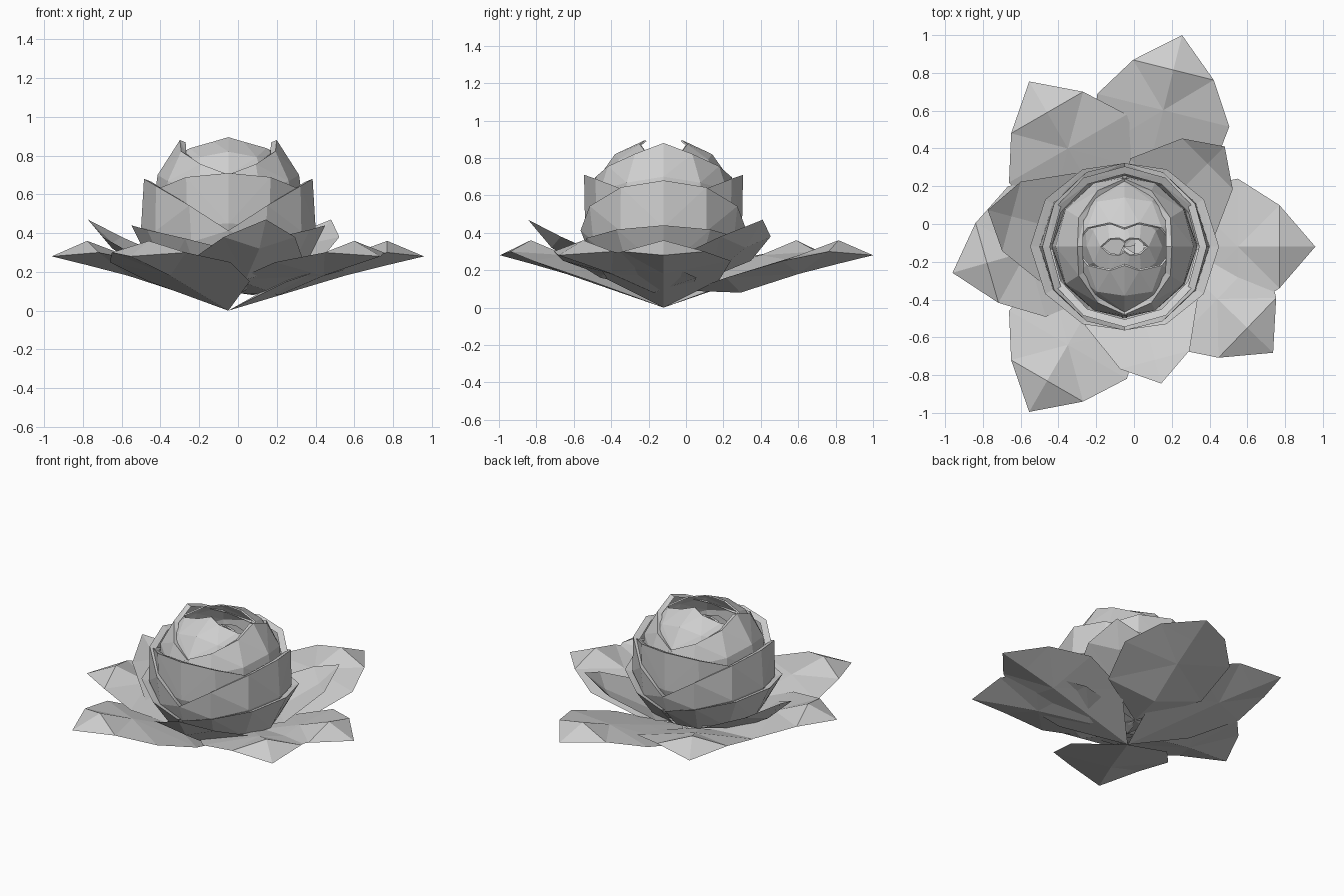
import bpy, bmesh
from math import radians, cos, sin
from mathutils import Vector, Matrix

cube = bpy.data.objects.get("Cube")
if cube:
    bpy.data.objects.remove(cube, do_unlink=True)

grey = bpy.data.materials.new("petal_grey")
grey.use_nodes = True
colour = (0.62, 0.62, 0.62, 1)
grey.diffuse_color = colour
grey.node_tree.nodes["Principled BSDF"].inputs["Base Color"].default_value = colour

HEART = Vector((-0.05, -0.12, 0))


def skin(name, rows, matrix):
    """Join rows of points into a faceted sheet and place it."""
    bm = bmesh.new()
    grid = [[bm.verts.new(p) for p in row] for row in rows]
    for low, high in zip(grid, grid[1:]):
        for i in range(len(low) - 1):
            bm.faces.new((low[i], low[i + 1], high[i + 1], high[i]))
    bmesh.ops.remove_doubles(bm, verts=bm.verts, dist=0.0005)
    bmesh.ops.triangulate(bm, faces=bm.faces)
    bmesh.ops.recalc_face_normals(bm, faces=bm.faces)
    mesh = bpy.data.meshes.new(name)
    bm.to_mesh(mesh)
    bm.free()
    mesh.materials.append(grey)
    obj = bpy.data.objects.new(name, mesh)
    obj.matrix_world = matrix
    bpy.context.collection.objects.link(obj)


def leafy_ring(name, centre, start, sections):
    """Three spread lens-shaped petals; sections are
    (reach, half width, top ridge z, edge z, bottom keel z)."""
    rows = [[(u, -w, e), (u, 0, k), (u, w, e), (u, 0, b), (u, -w, e)]
            for u, w, k, e, b in sections]
    for i in range(3):
        turn = Matrix.Rotation(radians(start + 120 * i), 4, 'Z')
        skin(f"{name}_{i + 1}", rows, Matrix.Translation(centre) @ turn)


def along(profile, f):
    """Point at fraction f of a profile of (radius, z)."""
    x = f * (len(profile) - 1)
    i = min(int(x), len(profile) - 2)
    return Vector(profile[i]).lerp(Vector(profile[i + 1]), x - i)


def cup_pair(name, start, profile, half_angle, drop, power, lip):
    """Two facing cupped petals whose rims fall away from the middle,
    with a lip of the given width turned inward."""
    columns = [-1, -0.7, -0.35, 0, 0.35, 0.7, 1]
    n = len(profile) - 1
    rows = [[] for k in range(n + 2)]
    for t in columns:
        a = radians(half_angle * t)
        reach = 1 - drop * abs(t) ** power
        points = [along(profile, k / n * reach) for k in range(n + 1)]
        points.append(points[-1] - Vector((lip, lip * 0.4)))
        for row, (r, z) in zip(rows, points):
            row.append((r * cos(a), r * sin(a), z))
    for i in range(2):
        turn = Matrix.Rotation(radians(start + 180 * i), 4, 'Z')
        skin(f"{name}_{i + 1}", rows, Matrix.Translation(HEART) @ turn)


# Wide spread petals: humped near the end, keeled below
leafy_ring("lower_petal", HEART, 0,
           [(0, 0, 0, 0, 0), (0.3, 0.3, 0.17, 0.15, 0.09),
            (0.6, 0.36, 0.28, 0.25, 0.18), (0.82, 0.22, 0.36, 0.3, 0.235),
            (1.01, 0, 0.28, 0.28, 0.28)])
leafy_ring("upper_petal", Vector((0.01, 0.02, 0)), 76,
           [(0, 0, 0.09, 0.09, 0.09), (0.28, 0.32, 0.18, 0.16, 0.08),
            (0.6, 0.36, 0.28, 0.25, 0.18), (0.82, 0.22, 0.36, 0.3, 0.235),
            (1.01, 0, 0.28, 0.28, 0.28)])

# Shorter petals with raised tips
leafy_ring("raised_petal", HEART, 45,
           [(0, 0, 0.08, 0.08, 0.08), (0.35, 0.31, 0.2, 0.25, 0.16),
            (0.62, 0.19, 0.35, 0.38, 0.32), (0.75, 0, 0.47, 0.47, 0.47)])

# Cupped petals of the flower head, from outside to inside
cup_pair("outer_cup", 0,
         [(0.08, 0.1), (0.38, 0.2), (0.5, 0.44)], 88, 0.25, 1.6, 0.05)
cup_pair("side_cup", 0,
         [(0.1, 0.12), (0.37, 0.22), (0.45, 0.43), (0.435, 0.68)], 90, 0.36, 1.9, 0.04)
cup_pair("front_cup", 90,
         [(0.1, 0.14), (0.35, 0.24), (0.42, 0.45), (0.425, 0.71)], 88, 0.22, 2, 0.04)
cup_pair("side_bud", 0,
         [(0.3, 0.3), (0.385, 0.55), (0.365, 0.7), (0.25, 0.88)], 92, 0.34, 1.1, 0.03)
cup_pair("front_bud", 90,
         [(0.28, 0.3), (0.35, 0.55), (0.345, 0.7), (0.26, 0.82), (0.1, 0.895)],
         90, 0.3, 1.3, 0.01)
cup_pair("heart_petal", 90,
         [(0.2, 0.4), (0.24, 0.6), (0.16, 0.74), (0.03, 0.79)], 90, 0.25, 1.3, 0.01)
